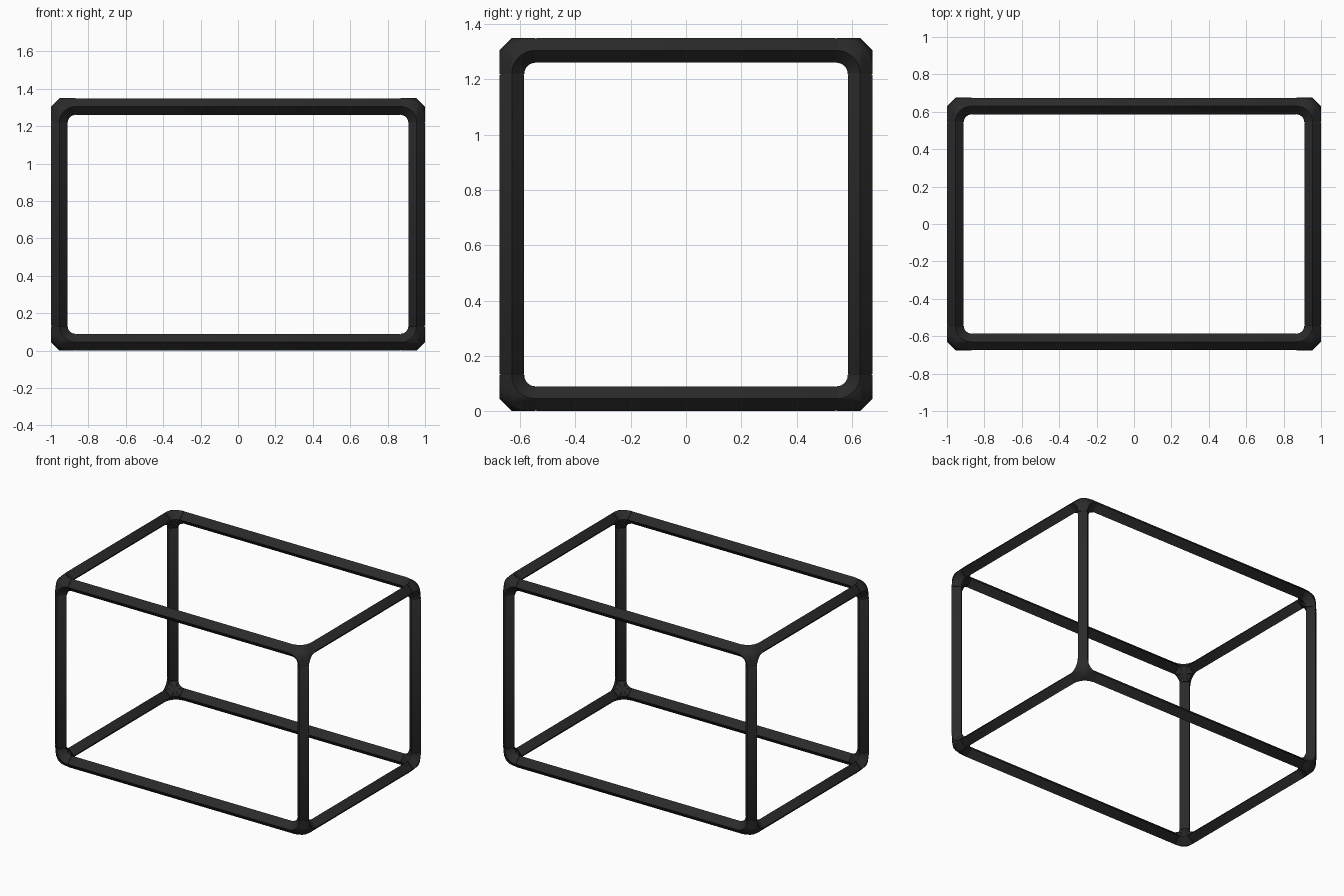
import bpy, bmesh, math
from itertools import product
from mathutils import Vector

cube = bpy.data.objects.get("Cube")
if cube:
    bpy.data.objects.remove(cube, do_unlink=True)

R = 0.045                      # half diagonal of the diamond section
BEND = 0.085                   # bend radius of the corner joints
STEPS = 8
HALF = Vector((0.955, 0.63, 0.63))   # joint centres from the middle of the frame
MID = Vector((0, 0, HALF.z + R))
AXES = "xyz"

mat = bpy.data.materials.new("dark grey")
mat.use_nodes = True
colour = (0.023, 0.023, 0.023, 1)
mat.diffuse_color = colour
bsdf = next(n for n in mat.node_tree.nodes if n.type == 'BSDF_PRINCIPLED')
bsdf.inputs["Base Color"].default_value = colour


def finish(name, bm):
    bmesh.ops.remove_doubles(bm, verts=bm.verts, dist=1e-5)
    bmesh.ops.recalc_face_normals(bm, faces=bm.faces)
    mesh = bpy.data.meshes.new(name)
    bm.to_mesh(mesh)
    bm.free()
    mesh.materials.append(mat)
    for p in mesh.polygons:
        p.use_smooth = True
    mesh.set_sharp_from_angle(angle=math.radians(40))
    obj = bpy.data.objects.new(name, mesh)
    bpy.context.collection.objects.link(obj)


def bar(name, axis, s, t):
    """Diamond bar along an axis, with a fine groove where it meets each joint."""
    b, c = (axis + 1) % 3, (axis + 2) % 3
    centre = MID.copy()
    centre[b] += s * HALF[b]
    centre[c] += t * HALF[c]
    end = HALF[axis] - BEND
    bm = bmesh.new()
    rings = []
    for pos, rad in ((-end, R - 0.005), (0.004 - end, R - 0.001),
                     (end - 0.004, R - 0.001), (end, R - 0.005)):
        ring = []
        for i in range(4):
            p = centre.copy()
            p[axis] += pos
            p[b] += rad * math.cos(i * math.pi / 2)
            p[c] += rad * math.sin(i * math.pi / 2)
            ring.append(bm.verts.new(p))
        rings.append(ring)
    for lo, hi in zip(rings, rings[1:]):
        for i in range(4):
            j = (i + 1) % 4
            bm.faces.new((lo[i], lo[j], hi[j], hi[i]))
    bm.faces.new(rings[0])
    bm.faces.new(rings[-1])
    finish(name, bm)


def arc(a, radius, height):
    """Quarter arc from the arm on axis a to the arm on the next axis."""
    pts = []
    for i in range(STEPS + 1):
        ang = i / STEPS * math.pi / 2
        p = Vector()
        p[a] = radius * math.sin(ang) - BEND
        p[(a + 1) % 3] = radius * math.cos(ang) - BEND
        p[(a + 2) % 3] = height
        pts.append(p)
    return pts


def joint(name, signs):
    """Three-way joint with rounded elbows and a domed outside."""
    bm = bmesh.new()

    def vert(p):
        return bm.verts.new(MID + Vector([signs[i] * (HALF[i] + p[i]) for i in range(3)]))

    ridges = [[vert(p) for p in arc(a, BEND, R)] for a in range(3)]
    inners = [[vert(p) for p in arc(a, BEND - R, 0)] for a in range(3)]
    # elbow strips and arm ends
    for a in range(3):
        o, n = ridges[a], inners[a]
        for i in range(STEPS):
            bm.faces.new((o[i], o[i + 1], n[i + 1], n[i]))
        prev = (a + 2) % 3
        bm.faces.new((o[0], n[0], inners[prev][-1], ridges[prev][-1]))
    # domed outer patch and inner patch
    for arcs, depth, push in ((ridges, 0.012, 0.004), (inners, -0.044, 0)):
        loop = arcs[0] + arcs[1] + arcs[2]
        tip = vert((depth,) * 3)
        lift = Vector(signs) * push
        ring = [bm.verts.new(v.co.lerp(tip.co, 0.5) + lift) for v in loop]
        for i in range(len(loop)):
            j = (i + 1) % len(loop)
            bm.faces.new((loop[i], loop[j], ring[j], ring[i]))
            bm.faces.new((ring[i], ring[j], tip))
    finish(name, bm)


SIDES = [{1: "left", -1: "right"}, {1: "back", -1: "front"}, {1: "top", -1: "bottom"}]

# twelve bars
for axis in range(3):
    b, c = (axis + 1) % 3, (axis + 2) % 3
    for s, t in product((-1, 1), repeat=2):
        bar(f"{SIDES[b][s]}_{SIDES[c][t]}_bar_{AXES[axis]}", axis, s, t)

# eight corner joints
for signs in product((-1, 1), repeat=3):
    label = "_".join(SIDES[i][signs[i]] for i in range(3))
    joint(f"{label}_corner_joint", signs)
